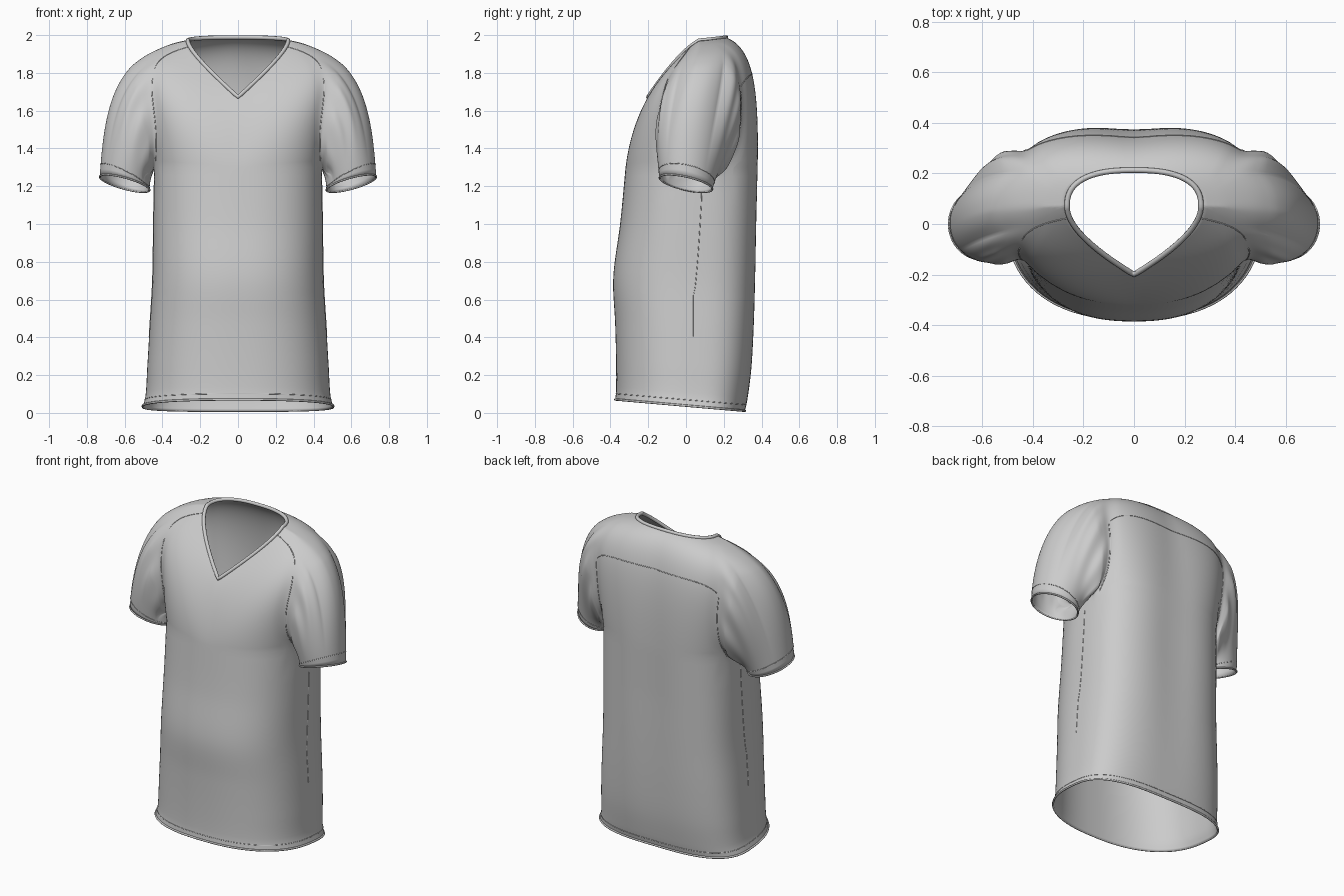
import bpy, bmesh
from math import sin, cos, pi, radians, exp
from mathutils import Vector as V

if "Cube" in bpy.data.objects:
    bpy.data.objects.remove(bpy.data.objects["Cube"])

# Torso sections: height, half width, front y, back y
SECTIONS = [(.036, .505, -.375, .312), (.09, .49, -.37, .325), (.25, .48, -.37, .348),
            (.45, .468, -.375, .362), (.7, .453, -.385, .372), (1.0, .448, -.348, .38),
            (1.3, .443, -.32, .388)]
COLS, LOW, UP, SLEEVE = 72, 36, 40, 28
C0, C1, R0, R1 = 22, 52, LOW, LOW + 32     # armhole block in the torso grid
YC = .04


def power(v, e):
    return abs(v) ** e * (1 if v >= 0 else -1)


def bezier(a, b, c, d, t):
    u = 1 - t
    return a * u**3 + b * 3 * u * u * t + c * 3 * u * t * t + d * t**3


def section(z):
    # smooth interpolation through the section table
    n = len(SECTIONS)
    k = 0
    while k < n - 2 and z > SECTIONS[k + 1][0]:
        k += 1
    a, b = V(SECTIONS[k]), V(SECTIONS[k + 1])
    p, q = V(SECTIONS[max(k - 1, 0)]), V(SECTIONS[min(k + 2, n - 1)])
    h = b[0] - a[0]
    ma = (b - p) * (h / (b[0] - p[0]))
    mb = (q - a) * (h / (q[0] - a[0]))
    return bezier(a, a + ma / 3, b - mb / 3, b, (z - a[0]) / h)


def body(th, z):
    _, w, f, b = section(z)
    s, c = sin(th), max(cos(th), 0)
    e = 2 / 2.4 if s < 0 else 2 / 3
    x = w * c ** e
    y = YC + power(s, e) * ((YC - f) if s < 0 else (b - YC))
    if s > 0:
        y -= .014 * exp(-(x / .14) ** 2) * min(z, 1)
    return V((x, y, z - .09 * y * (1 - z / 1.3)))


def neck(th):
    if th < 0:                                  # V front
        t = -th / (pi / 2)
        a, b, c = V((.265, .07, 1.972)), V((.265, -.04, 1.91)), V((0, -.2, 1.672))
        return a * (1 - t)**2 + b * 2 * t * (1 - t) + c * t * t
    return V((.265 * max(cos(th), 0) ** .8, .07 + .143 * sin(th) ** .8, 1.972 + .016 * sin(th)))


def yoke(th, t):
    # from the chest ring up and over the shoulder to the neckline
    s, c = sin(th), max(cos(th), 0)
    p0, p3 = body(th, 1.3), neck(th)
    if s < 0:
        p1 = p0 + V((.07 * c, .015 * -s, .12 + .38 * c))
        p2 = p3 + V((.35 * c, .06 * s + .04 * s * c, -.07 + .05 * s * s + .08 * s * (1 - c)))
    else:
        p1 = p0 + V((.07 * c, .004 * s + .03 * s * c, .5 - .05 * s))
        p2 = p3 + V((.35 * c, .125 * s + .08 * s * c, -.07 + .02 * s))
    return bezier(p0, p1, p2, p3, t)


def theta(j, i=0):
    # columns bend so that the armhole narrows to a rounded underarm
    flat = -pi / 2 + pi * j / COLS
    t = (i - R0) / (R1 - R0)
    k = min(max(t / .4, 0), 1)
    wide = .3 + .7 * (1 - (1 - k) ** 2) ** .5
    if t > .7:
        wide -= .25 * ((t - .7) / .3) ** 2
    lo, hi = radians(4 - 33 * min(wide, 1)), radians(4 + 32 * min(wide, 1))
    if j < C0:
        th = -pi / 2 + (lo + pi / 2) * j / C0
    elif j <= C1:
        th = lo + (hi - lo) * (j - C0) / (C1 - C0)
    else:
        th = hi + (pi / 2 - hi) * (j - C1) / (COLS - C1)
    f = min(max((i - R0 + 16) / 16, 0), 1)
    return flat + (th - flat) * f


def cuff(ph):
    return V((.6, 0, 1.215)) - V((.132, 0, .035)) * cos(ph) + V((0, .14, -.03)) * sin(ph)


def tube(name, lines, r, cyclic=False):
    cu = bpy.data.curves.new(name, 'CURVE')
    cu.dimensions = '3D'
    cu.bevel_depth = r
    cu.bevel_resolution = 2
    for pts in lines:
        sp = cu.splines.new('POLY')
        sp.points.add(len(pts) - 1)
        for q, p in zip(sp.points, pts):
            q.co = (*p, 1)
        sp.use_cyclic_u = cyclic
        sp.use_smooth = True
    cu.use_fill_caps = True
    ob = bpy.data.objects.new(name, cu)
    bpy.context.collection.objects.link(ob)
    return ob


def flip(pts):
    return [V((-p[0], p[1], p[2])) for p in pts]


def pair(pts):
    return [pts, flip(pts)]


def whole(pts):
    return [pts + flip(pts)[-2:0:-1]]


# Right half of the torso
bm = bmesh.new()
vert = {}
for i in range(LOW + UP + 1):
    for j in range(COLS + 1):
        if R0 < i < R1 and C0 < j < C1:
            continue
        th = theta(j, i)
        if i < LOW:
            p = body(th, .036 + 1.264 * (i / LOW) ** 1.3)
        else:
            p = yoke(th, (i - LOW) / UP)
        if j in (0, COLS):
            p.x = 0
        vert[i, j] = bm.verts.new(p)
for i in range(LOW + UP):
    for j in range(COLS):
        if not (R0 <= i < R1 and C0 <= j < C1):
            bm.faces.new([vert[i, j], vert[i, j + 1], vert[i + 1, j + 1], vert[i + 1, j]])

# Sleeve swept from the armhole edge to the cuff
keys = ([(R0, j) for j in range(C0, C1)] + [(i, C1) for i in range(R0, R1)]
        + [(R1, j) for j in range(C1, C0, -1)] + [(i, C0) for i in range(R1, R0, -1)])
hole = [vert[k] for k in keys]
M = len(hole)
rings = [hole]
for s in range(1, SLEEVE + 1):
    t, ring = s / SLEEVE, []
    for i, v in enumerate(hole):
        ph = 2 * pi * (i - (C1 - C0) / 2) / M
        a = (1 - cos(ph)) / 2
        p3 = cuff(ph)
        p1 = v.co + V((.015 + .235 * a, .04 * sin(ph), -.05 - .04 * a))
        p2 = p3 + V((-.02 * a, .035 * sin(ph) + .01, .05 + .25 * a))
        p = bezier(v.co, p1, p2, p3, t)
        # gathered folds near the armpit
        fold = .02 * sin(13 * ph) * sin(pi * t) * (1 - t) ** 2 * (1 - a) * abs(sin(ph))
        p += V((fold, fold * sin(ph), 0))
        ring.append(bm.verts.new(p))
    rings.append(ring)
for s in range(SLEEVE):
    for i in range(M):
        k = (i + 1) % M
        bm.faces.new([rings[s][i], rings[s][k], rings[s + 1][k], rings[s + 1][i]])

# Relax the fabric around the armhole
near = [v for (i, j), v in vert.items() if R0 - 3 <= i <= R1 + 3 and C0 - 3 <= j <= C1 + 3]
near += [v for r in rings[1:6] for v in r]
for _ in range(8):
    bmesh.ops.smooth_vert(bm, verts=near, factor=.5, use_axis_x=True, use_axis_y=True, use_axis_z=True)
arm = [v.co.copy() for v in hole]
side = [vert[i, COLS // 2].co.copy() for i in range(14, LOW - 1)]
stitch_cuff = [v.co.copy() for v in rings[-3]]

me = bpy.data.meshes.new("shirt_body")
bm.to_mesh(me)
bm.free()
for f in me.polygons:
    f.use_smooth = True
shirt = bpy.data.objects.new("shirt_body", me)
bpy.context.collection.objects.link(shirt)
m = shirt.modifiers.new("Mirror", 'MIRROR')
m.merge_threshold = .0005
m = shirt.modifiers.new("Thickness", 'SOLIDIFY')
m.thickness = .006
m.offset = -1

# Collar, hem and cuff edging
cols = [theta(j) for j in range(COLS + 1)]
tube("collar", whole([neck(t) for t in cols]), .011, True)
tube("hem_edge", whole([body(t, .038) for t in cols]), .006, True)
tube("cuff_edges", pair([cuff(2 * pi * i / 64) for i in range(64)]), .005, True)

# Stitching and seams
tube("hem_stitch", whole([body(t, .07) for t in cols]), .002, True)
tube("cuff_stitch", pair(stitch_cuff), .002, True)
tube("front_yoke_seam", pair([yoke(radians(-18 - 11 * k / 20), 1 - .44 * k / 20) for k in range(21)]), .0025)
tube("back_yoke_seam", pair([yoke(radians(90 - 54 * k / 40), .5 - .12 * (k / 40) ** 4)
                             for k in range(41)]), .0025)
tube("armhole_seam_front", pair(arm[102:]), .0025)
tube("armhole_seam_back", pair(arm[30:46]), .0025)
tube("side_seam", pair(side), .002)
